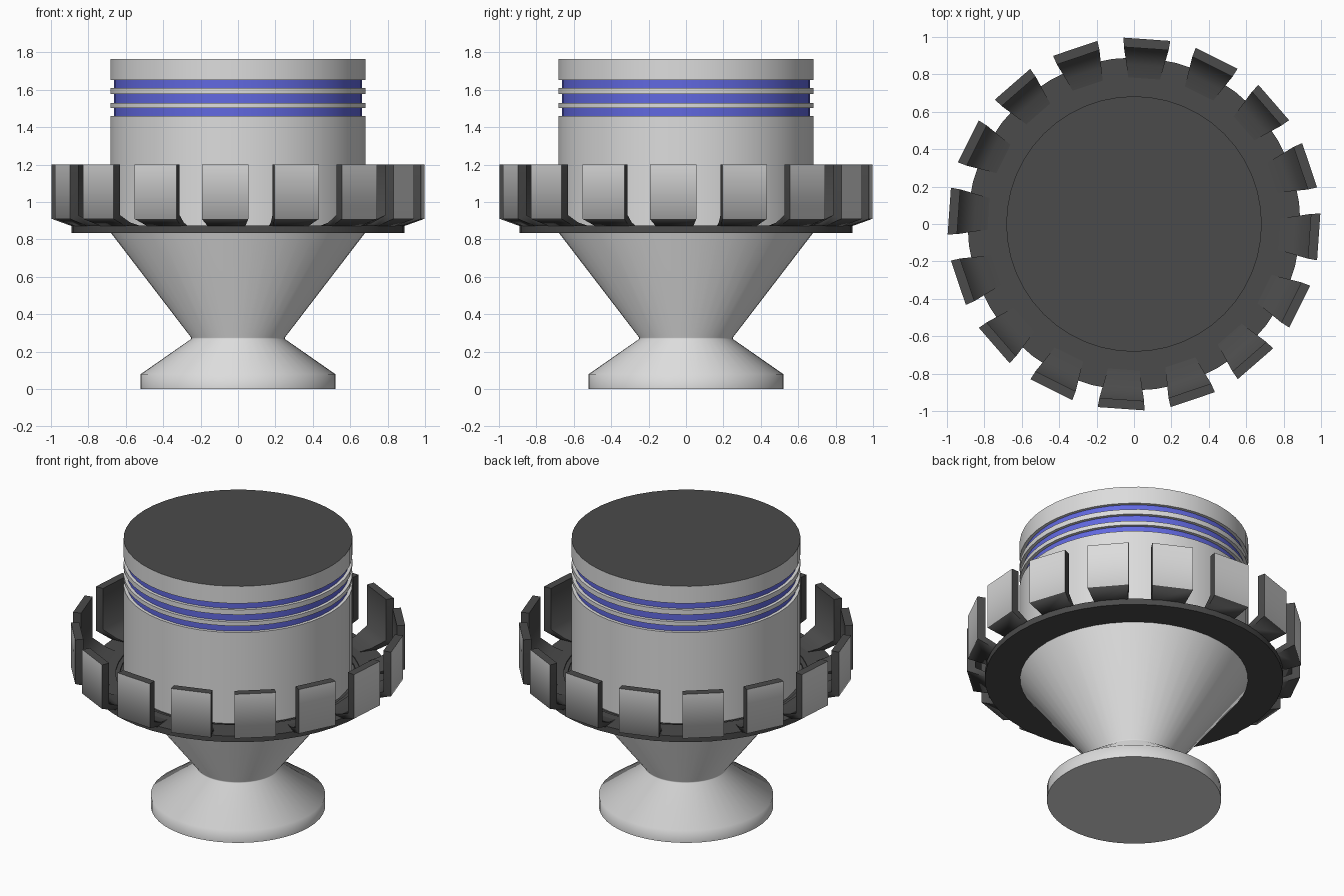
import bpy, bmesh
from math import sin, cos, pi, radians

cube = bpy.data.objects.get("Cube")
if cube:
    bpy.data.objects.remove(cube, do_unlink=True)


def material(name, rgb):
    m = bpy.data.materials.new(name)
    m.use_nodes = True
    m.diffuse_color = (*rgb, 1)
    m.node_tree.nodes["Principled BSDF"].inputs["Base Color"].default_value = (*rgb, 1)
    return m


GREY = material("light grey", (0.72, 0.72, 0.72))
DARK = material("charcoal", (0.07, 0.07, 0.07))
BLUE = material("band blue", (0.12, 0.14, 0.75))


def finish(name, bm, mats, angle):
    bmesh.ops.recalc_face_normals(bm, faces=bm.faces)
    mesh = bpy.data.meshes.new(name)
    bm.to_mesh(mesh)
    bm.free()
    for m in mats:
        mesh.materials.append(m)
    ob = bpy.data.objects.new(name, mesh)
    bpy.context.collection.objects.link(ob)
    bpy.ops.object.select_all(action='DESELECT')
    ob.select_set(True)
    bpy.context.view_layer.objects.active = ob
    bpy.ops.object.shade_smooth_by_angle(angle=radians(angle))


def lathe(name, profile, mats, rule=None, angle=30, sides=48):
    """Spin an (r, z) profile about z and cap both ends."""
    bm = bmesh.new()
    rings = [[bm.verts.new((r * cos(2 * pi * i / sides), r * sin(2 * pi * i / sides), z))
              for i in range(sides)] for r, z in profile]
    for a, b in zip(rings, rings[1:]):
        for i in range(sides):
            j = (i + 1) % sides
            bm.faces.new((a[i], a[j], b[j], b[i]))
    bm.faces.new(rings[0])
    bm.faces.new(rings[-1])
    bmesh.ops.recalc_face_normals(bm, faces=bm.faces)
    if rule:
        for f in bm.faces:
            f.material_index = rule(f)
    finish(name, bm, mats, angle)


# Flared foot, narrow waist and cone, shaded as one soft surface
lathe("pedestal", [(0.52, 0), (0.52, 0.08), (0.25, 0.268), (0.25, 0.275),
                   (0.68, 0.835), (0.68, 0.85)], [GREY], angle=60)

# Drum with three recessed bands and a dark lid
R, G = 0.683, 0.663
profile = [(R, 0.84)]
for low, high in ((1.46, 1.503), (1.53, 1.577), (1.61, 1.652)):
    profile += [(R, low), (G, low), (G, high), (R, high)]
profile.append((R, 1.765))


def drum_colour(f):
    c = f.calc_center_median()
    if f.normal.z > 0.9 and c.z > 1.7:
        return 1
    upright = abs(f.normal.z) < 0.1
    return 2 if upright and c.xy.length < 0.672 else 0


lathe("drum", profile, [GREY, DARK, BLUE], drum_colour)

# Flange stepping down towards the drum
lathe("flange", [(0.68, 0.835), (0.89, 0.835), (0.89, 0.875), (0.73, 0.875),
                 (0.73, 0.868), (0.705, 0.868), (0.705, 0.86), (0.68, 0.86)], [DARK])

# Ring of bent panels: (r, z, half width) outer line then inner line
outer = [(0.80, 0.86, 0.085), (0.88, 0.87, 0.10), (0.99, 0.91, 0.125), (0.99, 1.2, 0.125)]
inner = [(0.78, 0.876, 0.085), (0.85, 0.89, 0.10), (0.94, 0.93, 0.12), (0.94, 1.2, 0.12)]
for k in range(16):
    a = radians(-4 + 22.5 * k)
    bm = bmesh.new()

    def strip(points):
        return [[bm.verts.new((r * cos(a) - s * w * sin(a), r * sin(a) + s * w * cos(a), z))
                 for s in (-1, 1)] for r, z, w in points]

    o, n = strip(outer), strip(inner)
    for i in range(3):
        face = bm.faces.new((o[i][0], o[i][1], o[i + 1][1], o[i + 1][0]))
        face.material_index = 1 if i == 2 else 0
        bm.faces.new((n[i][0], n[i][1], n[i + 1][1], n[i + 1][0]))
        for s in (0, 1):
            bm.faces.new((o[i][s], o[i + 1][s], n[i + 1][s], n[i][s]))
    for i in (0, 3):
        bm.faces.new((o[i][0], o[i][1], n[i][1], n[i][0]))
    finish(f"panel_{k + 1}", bm, [DARK, GREY], 80)
